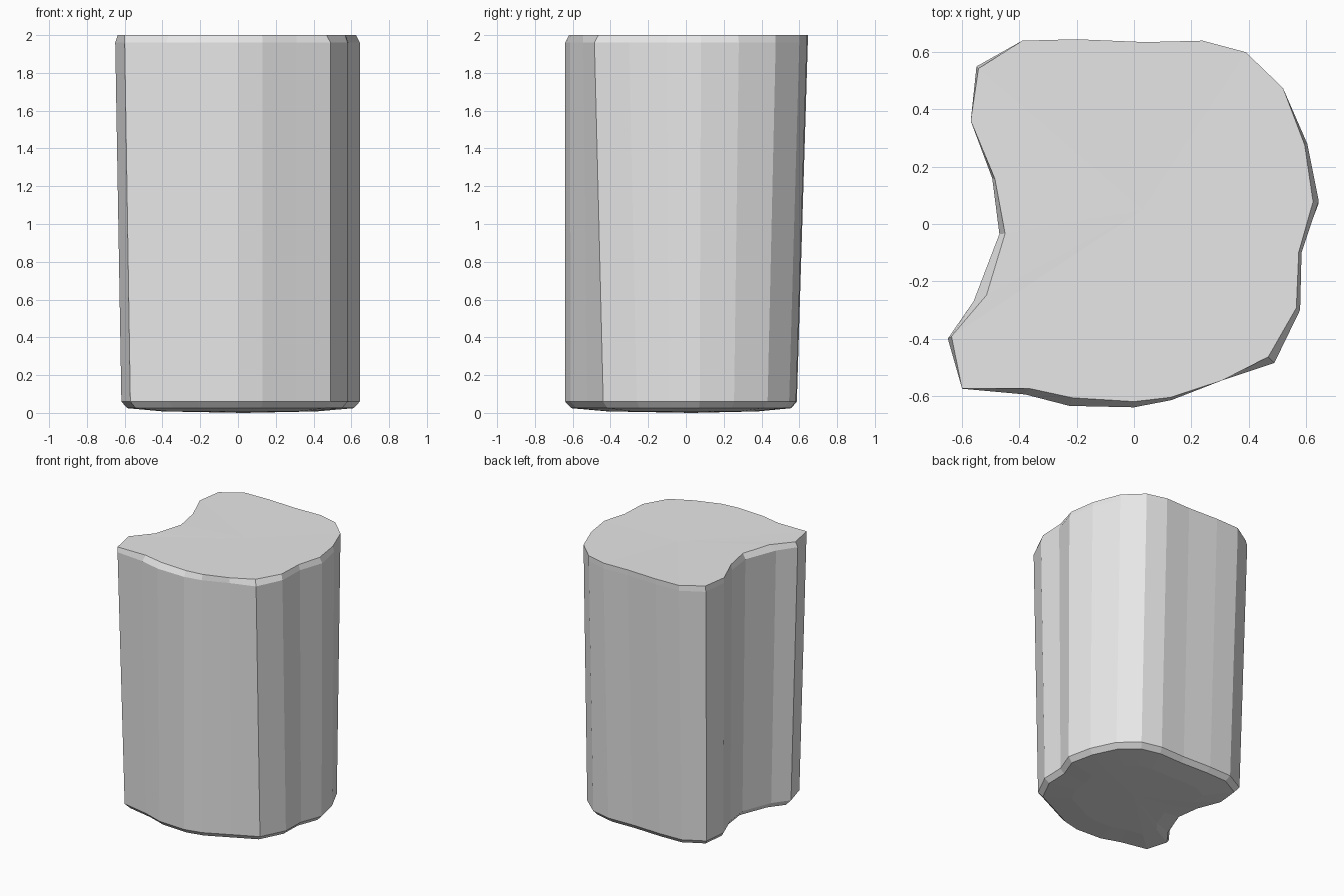
import bpy
import bmesh
from mathutils import Vector

default_cube = bpy.data.objects.get("Cube")
if default_cube:
    bpy.data.objects.remove(default_cube, do_unlink=True)

# Outline of the column near its top: x, y, and how far the rim is worn inwards
outline = [
    (0.49, -0.485, 0.03), (0.58, -0.3, 0.015), (0.585, -0.1, 0.01), (0.645, 0.08, 0.02),
    (0.605, 0.28, 0.01), (0.52, 0.475, 0), (0.39, 0.6, 0), (0.24, 0.64, 0),
    (0.04, 0.635, 0), (-0.2, 0.645, 0), (-0.39, 0.64, 0), (-0.55, 0.55, 0.01),
    (-0.57, 0.36, 0), (-0.495, 0.16, 0.01), (-0.47, -0.035, 0.02), (-0.56, -0.27, 0.05),
    (-0.65, -0.4, 0.015), (-0.6, -0.575, 0), (-0.38, -0.595, 0.025), (-0.225, -0.635, 0.03),
    (0, -0.64, 0.02), (0.13, -0.615, 0.01), (0.31, -0.545, 0),
]


def foot_point(point):
    """Taper the outline towards the foot, mostly at the back and the front corners."""
    x, y = point
    if y > 0:
        y *= 0.91
    else:
        y *= 1 - (0.4 if x > 0 else 0.2) * x * x
    if x < 0:
        x *= 0.95
    return Vector((x, y))


def add_ring(mesh, points, height):
    return [mesh.verts.new((p.x, p.y, height)) for p in points]


def bridge(mesh, lower, upper):
    count = len(lower)
    for i in range(count):
        j = (i + 1) % count
        mesh.faces.new((lower[i], lower[j], upper[j], upper[i]))


def fan(mesh, ring, center):
    tip = mesh.verts.new(center)
    for i, vert in enumerate(ring):
        mesh.faces.new((vert, ring[(i + 1) % len(ring)], tip))


# Cross-sections, from the underside up to the worn rim
shoulder = [Vector((x, y)) for x, y, inset in outline]
rim = [p - p.normalized() * row[2] for p, row in zip(shoulder, outline)]
foot = [foot_point(p) for p in shoulder]
sections = [
    ([p * 0.65 for p in foot], 0.008),
    ([p * 0.95 for p in foot], 0.025),
    (foot, 0.06),
    (shoulder, 1.96),
    (rim, 2.0),
]

bm = bmesh.new()
rings = [add_ring(bm, points, height) for points, height in sections]
for lower, upper in zip(rings, rings[1:]):
    bridge(bm, lower, upper)

# Underside and top caps
fan(bm, rings[0], (0.03, 0.03, 0))
fan(bm, rings[-1], (0.03, 0.05, 1.995))
bmesh.ops.recalc_face_normals(bm, faces=bm.faces)

mesh = bpy.data.meshes.new("stone_column")
bm.to_mesh(mesh)
bm.free()
column = bpy.data.objects.new("stone_column", mesh)
bpy.context.collection.objects.link(column)

# Single pale grey
grey = bpy.data.materials.new("pale_grey")
grey.use_nodes = True
color = (0.8, 0.8, 0.8, 1)
grey.diffuse_color = color
for node in grey.node_tree.nodes:
    if node.type == "BSDF_PRINCIPLED":
        node.inputs["Base Color"].default_value = color
mesh.materials.append(grey)
